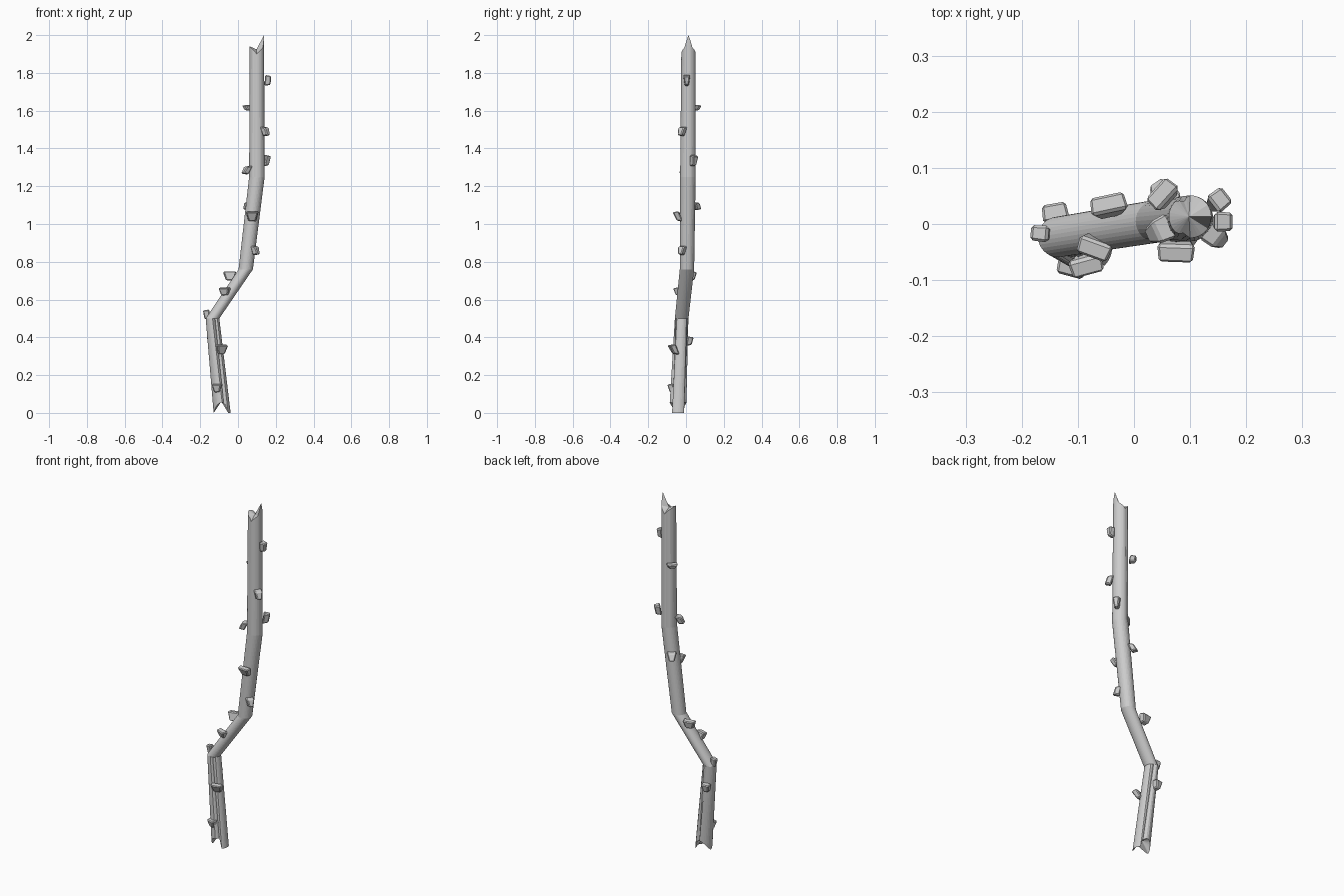
import bpy, bmesh
from math import sin, cos, pi, radians, atan2
from mathutils import Vector, Matrix

if "Cube" in bpy.data.objects:
    bpy.data.objects.remove(bpy.data.objects["Cube"])

SIDES = 32

def finish(bm, name):
    bmesh.ops.recalc_face_normals(bm, faces=bm.faces)
    mesh = bpy.data.meshes.new(name)
    bm.to_mesh(mesh)
    bm.free()
    ob = bpy.data.objects.new(name, mesh)
    bpy.context.collection.objects.link(ob)
    return ob

def dent(a, centre, half, depth):
    # V groove: radius factor near one angle
    d = abs((a - centre + pi) % (2 * pi) - pi)
    return 1 - depth * max(0, 1 - d / half)

# Stick centre line: x, y, z, radius
path = [(-0.084, -0.042, 0, 0.045), (-0.135, -0.023, 0.5, 0.036),
        (0.041, 0.005, 0.76, 0.038), (0.10, 0.010, 1.25, 0.041),
        (0.10, 0.013, 1.9, 0.038)]

# Crooked stick with horizontal rings and splintered ends
bm = bmesh.new()
rings = []
for i, (x, y, z, r) in enumerate(path):
    ring = []
    for k in range(SIDES):
        a = -pi + 2 * pi * k / SIDES
        rr, zz = r, z
        if i == 0:
            rr *= dent(a, radians(-68), 0.4, 0.5) * dent(a, radians(72), 0.4, 0.5)
            if abs(a) > radians(55):
                zz += 0.055 * abs(sin(a)) ** 1.5
        if i == 4:
            rr *= dent(a, radians(113), 0.3, 0.25) * dent(a, radians(-110), 0.3, 0.2)
            zz += 0.04 * abs(cos(a)) + 0.06 * max(0, 1 - abs(a) / 0.6)
        ring.append(bm.verts.new((x + rr * cos(a), y + rr * sin(a), zz)))
    rings.append(ring)
for lo, hi in zip(rings, rings[1:]):
    for k in range(SIDES):
        j = (k + 1) % SIDES
        bm.faces.new((lo[k], lo[j], hi[j], hi[k]))
# Sunken end caps
for ring, c in ((rings[0], (-0.088, -0.041, 0.06)), (rings[-1], (0.098, 0.013, 1.925))):
    v = bm.verts.new(c)
    for k in range(SIDES):
        bm.faces.new((ring[k], ring[(k + 1) % SIDES], v))
finish(bm, "stick")

def thorn(n, x, y, z, ang, wide, tall, lean):
    # Chamfered stub, narrower at the bottom, leaning out at top (+) or bottom (-)
    bm = bmesh.new()
    bmesh.ops.create_cube(bm, size=1)
    for v in bm.verts:
        t = v.co.z
        outer = v.co.x > 0
        v.co.y *= wide * (1 + 0.5 * t) * (0.9 if outer else 1)
        v.co.x = v.co.x * 0.032 + lean * t
        v.co.z *= tall * (0.8 if outer else 1)
    bmesh.ops.bevel(bm, geom=list(bm.edges), offset=0.005, segments=1, affect='EDGES')
    bm.transform(Matrix.Translation((x, y, z)) @ Matrix.Rotation(radians(ang), 4, 'Z'))
    finish(bm, f"twig_stub_{n}")

# Twig stubs: x, y, z, facing angle, width, height, lean
stubs = [(-0.11, -0.073, 0.13, -105, 0.045, 0.05, 0.012),
         (-0.087, -0.065, 0.335, -75, 0.052, 0.055, 0.025),
         (-0.165, -0.017, 0.52, 175, 0.025, 0.055, 0.008),
         (-0.14, 0.017, 0.38, 100, 0.04, 0.05, 0.01),
         (-0.07, -0.04, 0.642, -110, 0.052, 0.045, 0.012),
         (-0.045, 0.032, 0.725, 102, 0.056, 0.05, 0.01),
         (0.093, -0.022, 0.86, -35, 0.035, 0.05, -0.012),
         (0.075, -0.043, 1.04, -92, 0.056, 0.055, 0.022),
         (0.052, 0.055, 1.095, 125, 0.042, 0.042, -0.02),
         (0.045, -0.012, 1.285, 205, 0.04, 0.045, -0.02),
         (0.15, 0.041, 1.335, 38, 0.032, 0.06, 0.01),
         (0.146, -0.022, 1.49, -38, 0.036, 0.05, -0.014),
         (0.052, 0.052, 1.615, 138, 0.05, 0.03, 0.008),
         (0.158, 0.004, 1.76, 0, 0.03, 0.058, 0.004)]
for n, s in enumerate(stubs, 1):
    thorn(n, *s)
